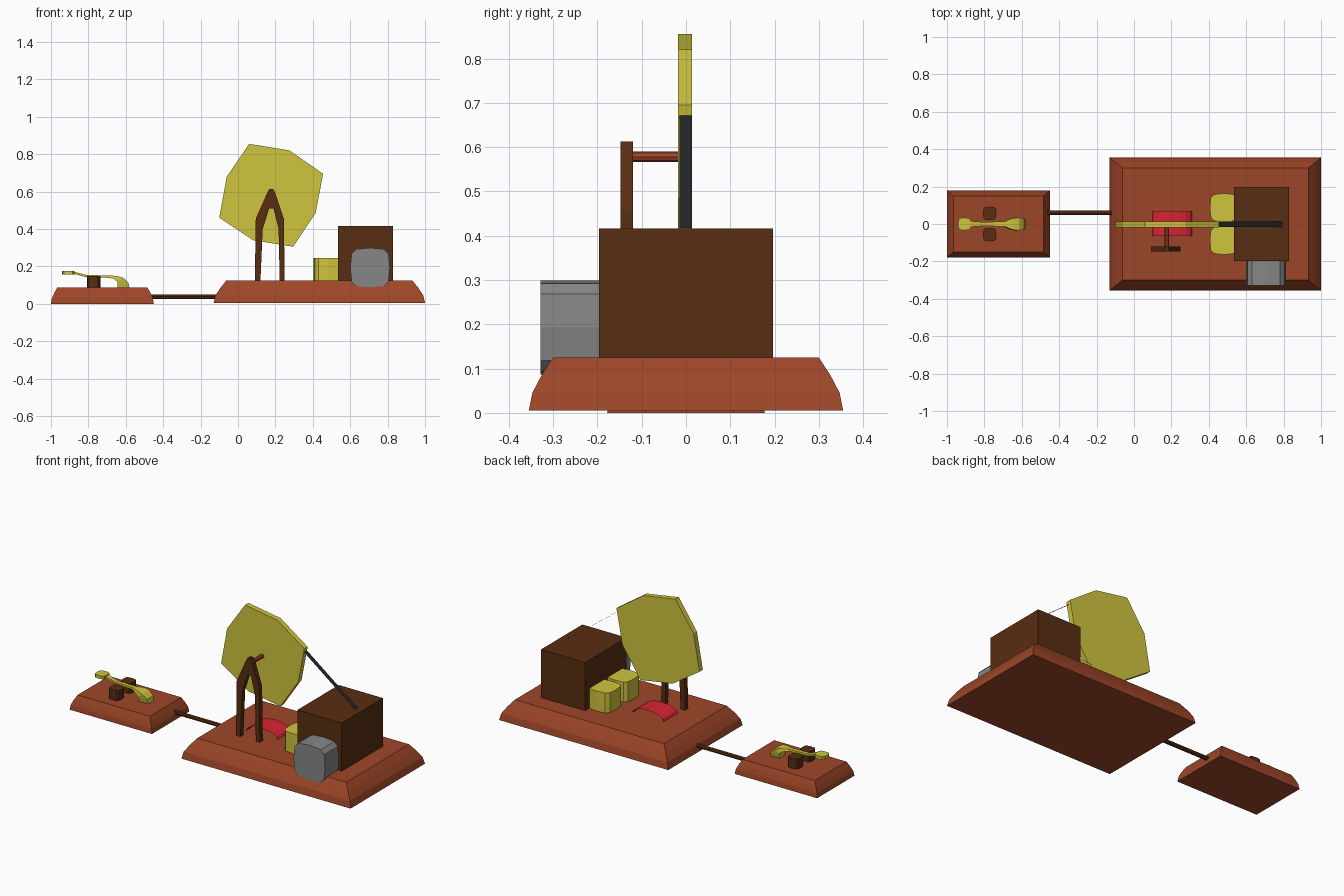
import bpy, bmesh, math
from mathutils import Vector, Matrix

if "Cube" in bpy.data.objects:
    bpy.data.objects.remove(bpy.data.objects["Cube"], do_unlink=True)


def material(name, rgb):
    lin = [((c / 255 + 0.055) / 1.055) ** 2.4 for c in rgb] + [1]
    m = bpy.data.materials.new(name)
    m.use_nodes = True
    m.diffuse_color = lin
    m.node_tree.nodes["Principled BSDF"].inputs["Base Color"].default_value = lin
    return m


REDWOOD = material("red brown wood", (158, 70, 40))
DARKWOOD = material("dark brown wood", (88, 45, 17))
BRASS = material("yellow brass", (208, 197, 62))
GREY = material("grey metal", (134, 134, 134))
RED = material("red", (216, 36, 50))
BLACK = material("black", (36, 38, 41))


def finish(name, bm, mat, closed=True):
    if closed:
        bmesh.ops.recalc_face_normals(bm, faces=bm.faces)
    mesh = bpy.data.meshes.new(name)
    bm.to_mesh(mesh)
    bm.free()
    mesh.materials.append(mat)
    obj = bpy.data.objects.new(name, mesh)
    bpy.context.collection.objects.link(obj)
    return obj


def loft(name, rings, mat):
    """Skin closed rings of equal length and cap both ends."""
    bm = bmesh.new()
    rows = [[bm.verts.new(p) for p in ring] for ring in rings]
    n = len(rows[0])
    for a, b in zip(rows, rows[1:]):
        for i in range(n):
            j = (i + 1) % n
            bm.faces.new((a[i], a[j], b[j], b[i]))
    bm.faces.new(rows[0])
    bm.faces.new(rows[-1])
    return finish(name, bm, mat)


def slab(name, outline, y0, y1, mat):
    """Outline in x and z, extruded along y."""
    return loft(name, [[(x, y, z) for x, z in outline] for y in (y0, y1)], mat)


def rect(x0, x1, y0, y1, z):
    return [(x0, y0, z), (x1, y0, z), (x1, y1, z), (x0, y1, z)]


def box(name, x0, x1, y0, y1, z0, z1, mat):
    return loft(name, [rect(x0, x1, y0, y1, z) for z in (z0, z1)], mat)


def rod(name, a, b, r, sides, mat):
    a, b = Vector(a), Vector(b)
    bm = bmesh.new()
    turn = (b - a).to_track_quat('Z', 'Y').to_matrix().to_4x4()
    bmesh.ops.create_cone(bm, cap_ends=True, segments=sides, radius1=r, radius2=r,
                          depth=(b - a).length,
                          matrix=Matrix.Translation((a + b) / 2) @ turn)
    return finish(name, bm, mat)


def rounded(cx, cy, r, sides=12, power=0.55):
    """Soft square outline."""
    pts = []
    for i in range(sides):
        t = math.tau * i / sides
        c, s = math.cos(t), math.sin(t)
        pts.append((cx + r * math.copysign(abs(c) ** power, c),
                    cy + r * math.copysign(abs(s) ** power, s)))
    return pts


def column(name, cx, cy, r, z0, z1, mat):
    return loft(name, [[(x, y, z) for x, y in rounded(cx, cy, r)] for z in (z0, z1)], mat)


def plinth(name, x0, x1, hy, z0, z1, inset_x, inset_y):
    """Base with a rounded-over edge."""
    rings = []
    for f, inset in ((0, 0), (0.34, 0.15), (0.67, 0.53), (1, 1)):
        dx, dy = inset_x * inset, inset_y * inset
        rings.append(rect(x0 + dx, x1 - dx, -hy + dy, hy - dy, z0 + (z1 - z0) * f))
    loft(name, rings, REDWOOD)


def sheet(name, path, y0, y1, mat):
    """Paper-thin strip following a path in x and z."""
    bm = bmesh.new()
    rows = [[bm.verts.new((x, y, z)) for y in (y0, y1)] for x, z in path]
    for a, b in zip(rows, rows[1:]):
        bm.faces.new((a[0], b[0], b[1], a[1]))
    return finish(name, bm, mat, closed=False)


# Bases and the rod joining them
plinth("large_base", -0.13, 1.0, 0.355, 0.005, 0.125, 0.068, 0.055)
plinth("small_base", -1.0, -0.45, 0.178, 0, 0.087, 0.034, 0.028)
rod("joining_rod", (-0.47, 0.06, 0.038), (-0.11, 0.06, 0.038), 0.012, 8, DARKWOOD)

# Key: two posts, lever and finger pad
for side, y in (("left", 0.057), ("right", -0.057)):
    column(side + "_key_post", -0.772, y, 0.036, 0.08, 0.148, DARKWOOD)

# Each lever section: top point, bottom point, half width
sections = [((-0.88, 0.172), (-0.88, 0.160), 0.016),
            ((-0.81, 0.154), (-0.815, 0.143), 0.011),
            ((-0.69, 0.151), (-0.695, 0.139), 0.013),
            ((-0.65, 0.149), (-0.665, 0.134), 0.03),
            ((-0.615, 0.140), (-0.645, 0.118), 0.034),
            ((-0.587, 0.115), (-0.643, 0.104), 0.030),
            ((-0.58, 0.085), (-0.643, 0.085), 0.024)]
loft("key_lever", [[(t[0], -w, t[1]), (t[0], w, t[1]), (b[0], w, b[1]), (b[0], -w, b[1])]
                   for t, b, w in sections], BRASS)
column("finger_pad", -0.907, 0, 0.034, 0.157, 0.176, BRASS)

# Large faceted disc
slab("disc", [(0.06, 0.855), (0.275, 0.82), (0.455, 0.695), (0.415, 0.485),
              (0.295, 0.305), (0.08, 0.34), (-0.1, 0.46), (-0.06, 0.68)],
     -0.018, 0.014, BRASS)

# Forked stand and axle
slab("stand", [(0.09, 0.12), (0.095, 0.455), (0.155, 0.59), (0.167, 0.613), (0.188, 0.613),
               (0.2, 0.59), (0.245, 0.455), (0.25, 0.12), (0.223, 0.12), (0.217, 0.4),
               (0.19, 0.51), (0.167, 0.51), (0.132, 0.4), (0.12, 0.12)],
     -0.148, -0.12, DARKWOOD)
rod("axle", (0.176, -0.13, 0.578), (0.176, -0.01, 0.578), 0.012, 8, REDWOOD)

# Cabinet with grey drum on its front and paired coils beside it
box("cabinet", 0.535, 0.83, -0.197, 0.197, 0.12, 0.416, DARKWOOD)
slab("drum", rounded(0.706, 0.193, 0.106, power=0.5), -0.328, -0.19, GREY)
for side, y in (("left", 0.087), ("right", -0.087)):
    column(side + "_coil", 0.482, y, 0.077, 0.12, 0.245, BRASS)

# Curved red strip on the base and black tape from disc to cabinet
arch = [(0.205 - 0.105 * math.cos(math.pi * i / 8),
         0.126 + 0.04 * math.sin(math.pi * i / 8)) for i in range(9)]
sheet("red_strip", arch, -0.065, 0.069, RED)
sheet("black_tape", [(0.452, 0.672), (0.79, 0.417)], -0.015, 0.013, BLACK)
